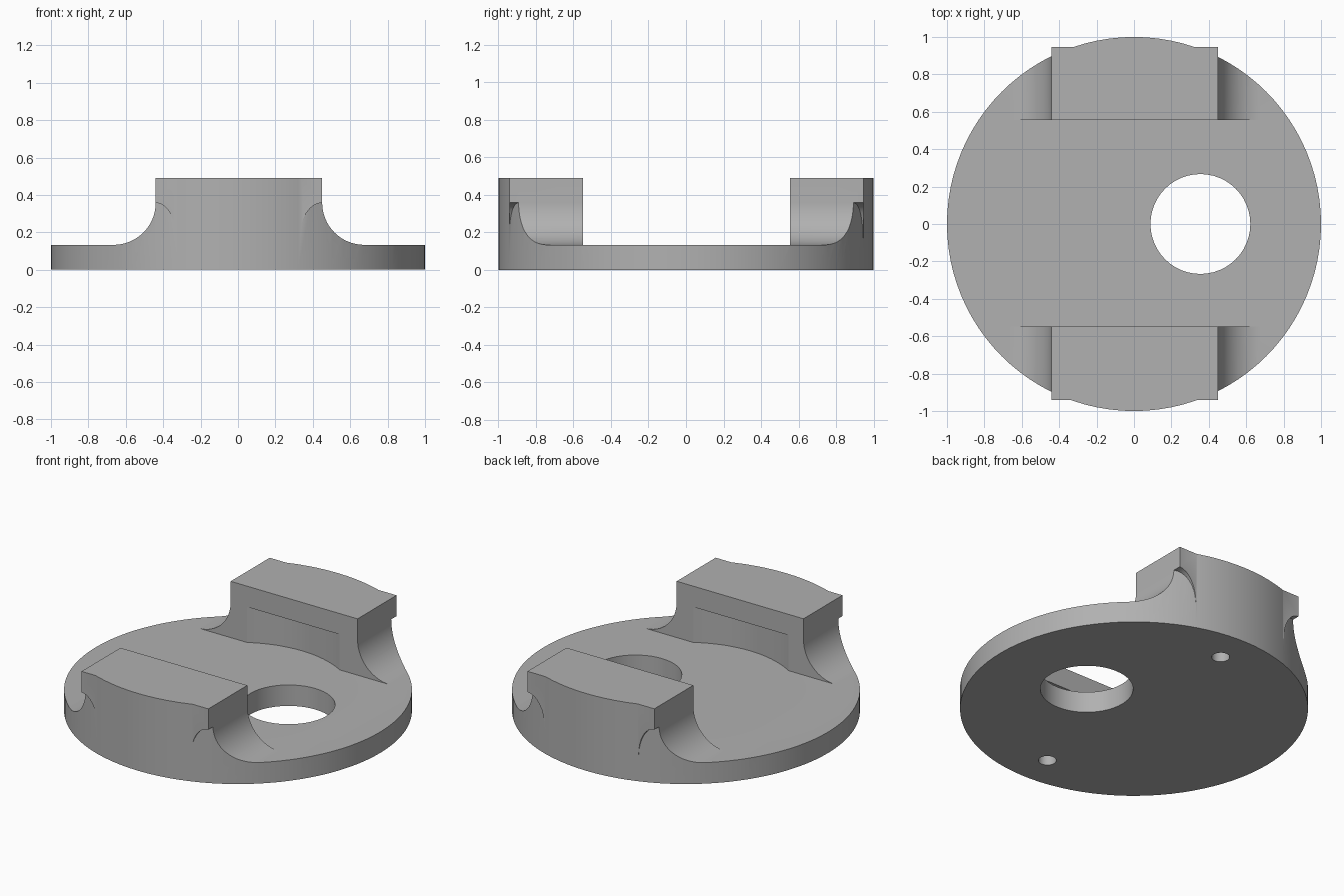
import bpy
import bmesh
from math import cos, sin, pi, radians

cube = bpy.data.objects.get("Cube")
if cube:
    bpy.data.objects.remove(cube)

FLOOR, TOP, STEP = 0.133, 0.49, 0.358      # base thickness, block top, cove top
LEFT, RIGHT, INNER, OUTER = 0.45, -0.44, 0.552, 0.943
SHIFT = 0.003                              # blocks sit slightly off centre

grey = bpy.data.materials.new("plain_grey")
grey.use_nodes = True
colour = (0.44, 0.44, 0.44, 1)
grey.diffuse_color = colour
grey.node_tree.nodes["Principled BSDF"].inputs["Base Color"].default_value = colour


def prism(name, points, axis, start, end):
    """Extrude a closed profile along y (points are x, z) or z (points are x, y)."""
    bm = bmesh.new()
    place = (lambda a, b: (a, start, b)) if axis == "y" else (lambda a, b: (a, b, start))
    face = bm.faces.new([bm.verts.new(place(a, b)) for a, b in points])
    moved = bmesh.ops.extrude_face_region(bm, geom=[face])["geom"]
    offset = (0, end - start, 0) if axis == "y" else (0, 0, end - start)
    bmesh.ops.translate(bm, vec=offset, verts=[v for v in moved if isinstance(v, bmesh.types.BMVert)])
    bmesh.ops.recalc_face_normals(bm, faces=bm.faces)
    mesh = bpy.data.meshes.new(name)
    bm.to_mesh(mesh)
    bm.free()
    mesh.materials.append(grey)
    obj = bpy.data.objects.new(name, mesh)
    bpy.context.collection.objects.link(obj)
    return obj


def arc(cx, cy, rx, ry, a0, a1, n):
    return [(cx + rx * cos(a0 + (a1 - a0) * i / n), cy + ry * sin(a0 + (a1 - a0) * i / n))
            for i in range(n + 1)]


def circle(x, y, r, n):
    return arc(x, y, r, r, 0, 2 * pi, n)[:-1]


def combine(tool, operation):
    """Apply a boolean to the body and discard the tool."""
    tool.hide_render = True
    mod = body.modifiers.new("cut", "BOOLEAN")
    mod.operation, mod.solver, mod.object = operation, "EXACT", tool
    bpy.context.view_layer.objects.active = body
    bpy.ops.object.modifier_apply(modifier=mod.name)
    bpy.data.objects.remove(tool)


# Round body
body = prism("round_base_with_clamp_blocks", circle(0, 0, 1, 96), "z", 0, TOP)

# Open channel between the two blocks
channel = [(-2, FLOOR), (2, FLOOR), (2, 1), (-2, 1)]
combine(prism("channel", channel, "y", SHIFT - INNER, SHIFT + INNER), "DIFFERENCE")

# Coved flanks on both sides of the blocks
cove = STEP - FLOOR
for side, edge in ((1, LEFT), (-1, RIGHT)):
    curve = arc(abs(edge) + cove, STEP, cove, cove, pi, 1.5 * pi, 16)
    profile = [(abs(edge), 1)] + curve + [(2, FLOOR), (2, 1)]
    combine(prism("flank", [(side * x, z) for x, z in profile], "y", -2, 2), "DIFFERENCE")

# Square block corners overhanging the round edge, arched underneath
right_arch = arc(RIGHT, 0.17, 0.11, STEP - 0.17, pi / 2, 0, 8)
left_arch = arc(LEFT, 0.17, -0.12, STEP - 0.17, 0, pi / 2, 8)
block = [(RIGHT, TOP)] + right_arch + left_arch + [(LEFT, TOP)]
for side in (-1, 1):
    combine(prism("corners", block, "y", SHIFT + side * 0.7, SHIFT + side * OUTER), "UNION")

# Round pocket undercutting the inner block faces
combine(prism("pocket", circle(0, 0, 0.643, 96), "z", FLOOR, STEP), "DIFFERENCE")

# Large through hole and two blind screw holes from below
combine(prism("hole", circle(0.355, 0, 0.267, 48), "z", -0.1, 1), "DIFFERENCE")
for side in (-1, 1):
    combine(prism("screw_hole", circle(0, side * 0.775, 0.052, 24), "z", -0.1, 0.3), "DIFFERENCE")

# Smooth curved walls, sharp edges
bpy.ops.object.select_all(action="DESELECT")
body.select_set(True)
bpy.context.view_layer.objects.active = body
bpy.ops.object.shade_smooth_by_angle(angle=radians(25))
